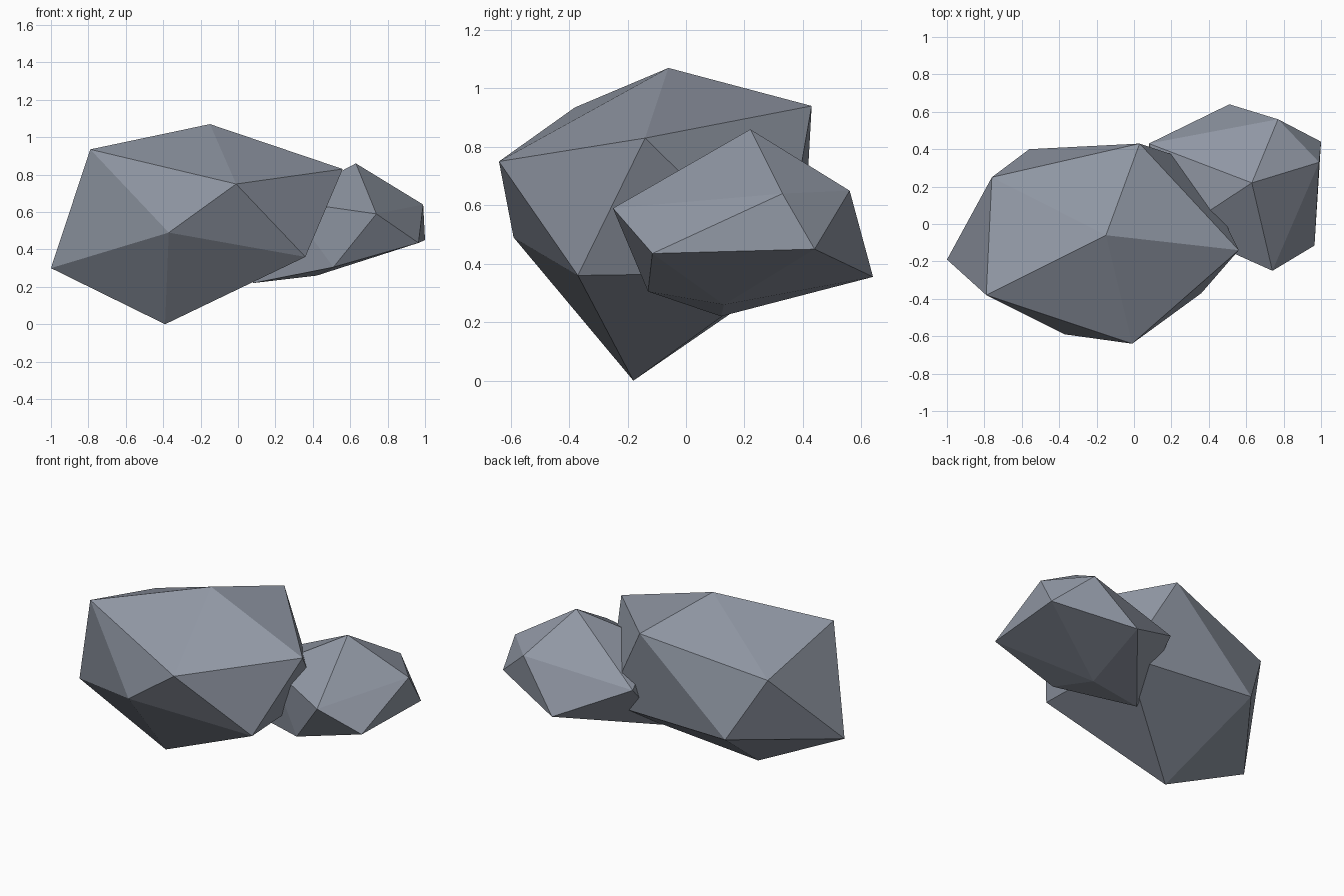
import bpy
import bmesh

# Remove the default cube only
default_cube = bpy.data.objects.get("Cube")
if default_cube is not None:
    bpy.data.objects.remove(default_cube, do_unlink=True)


def make_material(name, colour):
    material = bpy.data.materials.new(name)
    material.use_nodes = True
    material.diffuse_color = colour
    shader = next(node for node in material.node_tree.nodes
                  if node.type == 'BSDF_PRINCIPLED')
    shader.inputs["Base Color"].default_value = colour
    shader.inputs["Roughness"].default_value = 0.9
    return material


def make_rock(name, corners, material):
    """Wrap a faceted, flat-shaded convex stone around its corner points."""
    bm = bmesh.new()
    for corner in corners:
        bm.verts.new(corner)
    bmesh.ops.convex_hull(bm, input=bm.verts[:])
    bmesh.ops.recalc_face_normals(bm, faces=bm.faces[:])
    for face in bm.faces:
        face.smooth = False
    mesh = bpy.data.meshes.new(name)
    bm.to_mesh(mesh)
    bm.free()
    mesh.materials.append(material)
    rock = bpy.data.objects.new(name, mesh)
    bpy.context.scene.collection.objects.link(rock)
    return rock


stone_grey = make_material("blue grey stone", (0.28, 0.31, 0.37, 1))

# Large boulder: upper corners, then lower corners
large_corners = [
    (-.15, -.06, 1.07), (-.79, -.38, .935), (.56, -.14, .83),
    (-.01, -.64, .75), (.03, .43, .94), (-.76, .25, .78),
    (-.37, -.59, .49), (.36, -.37, .36), (-1, -.19, .3),
    (-.56, .4, .4), (.33, .33, .37), (-.39, -.18, 0),
]
make_rock("large_rock", large_corners, stone_grey)

# Small boulder leaning into the large one: upper corners, then lower corners
small_corners = [
    (.63, .22, .86), (.74, -.25, .59), (.99, .33, .64),
    (.77, .56, .65), (.25, -.03, .66), (.08, .43, .56),
    (.965, -.115, .435), (1, .44, .45), (.51, .64, .355),
    (.51, -.13, .305), (.42, .13, .26), (.08, .12, .22),
]
make_rock("small_rock", small_corners, stone_grey)
